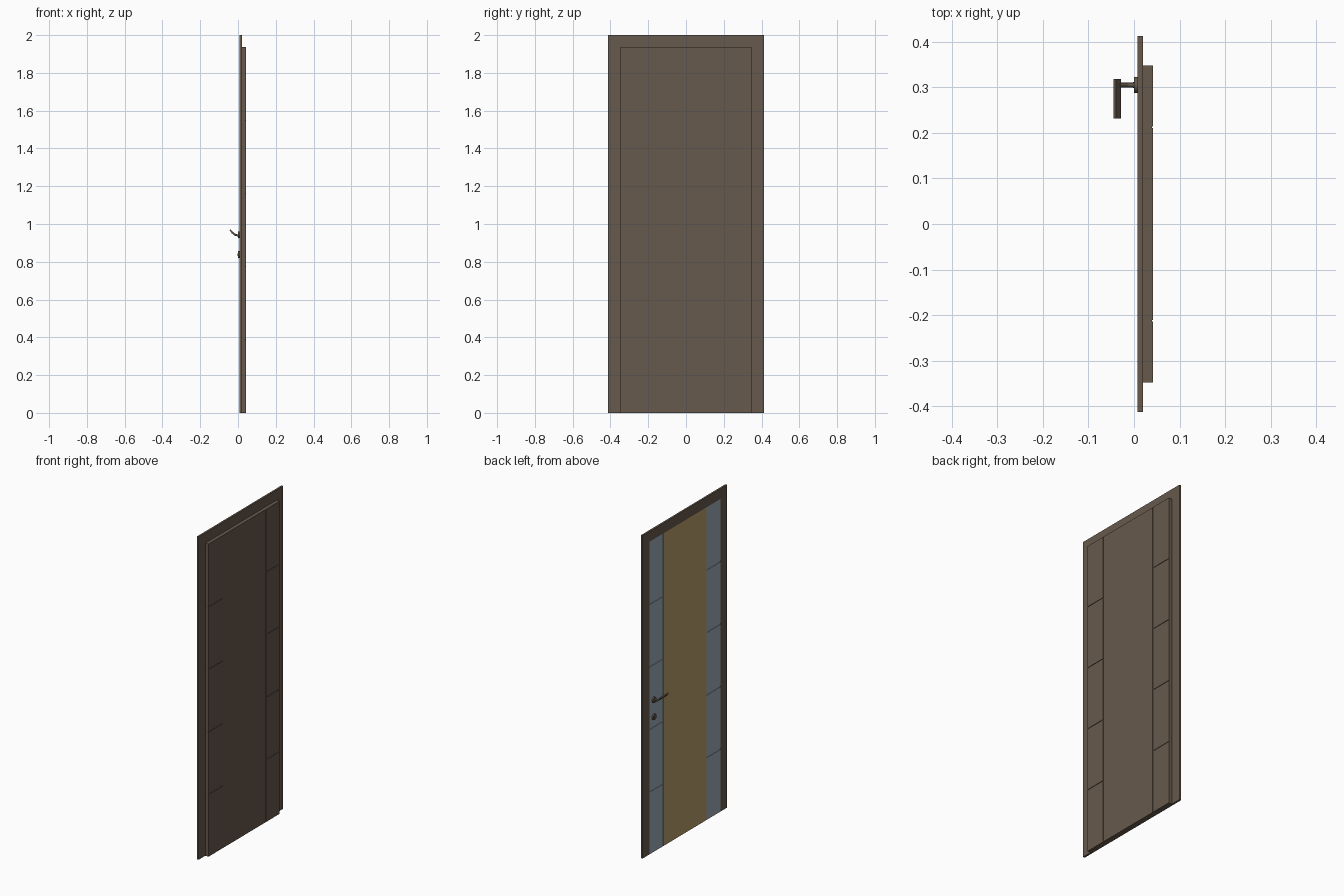
import bpy, bmesh
from mathutils import Vector

cube = bpy.data.objects.get("Cube")
if cube:
    bpy.data.objects.remove(cube, do_unlink=True)


def material(name, rgb):
    m = bpy.data.materials.new(name)
    m.use_nodes = True
    m.diffuse_color = (*rgb, 1)
    m.node_tree.nodes["Principled BSDF"].inputs["Base Color"].default_value = (*rgb, 1)
    return m


BROWN = material("brown wood", (0.135, 0.100, 0.072))
BLUE = material("blue grey panel", (0.34, 0.41, 0.47))
GOLD = material("golden panel", (0.47, 0.34, 0.15))


def finish(name, bm, mat):
    bmesh.ops.recalc_face_normals(bm, faces=bm.faces)
    me = bpy.data.meshes.new(name)
    bm.to_mesh(me)
    bm.free()
    ob = bpy.data.objects.new(name, me)
    bpy.context.collection.objects.link(ob)
    me.materials.append(mat)
    return ob


def prism(name, outline, depth, mat):
    """Extrude a closed outline of points along the depth vector."""
    bm = bmesh.new()
    face = bm.faces.new([bm.verts.new(p) for p in outline])
    new = bmesh.ops.extrude_face_region(bm, geom=[face])["geom"]
    bmesh.ops.translate(bm, vec=depth, verts=[v for v in new if isinstance(v, bmesh.types.BMVert)])
    return finish(name, bm, mat)


def box(name, x, y, z, mat):
    outline = [(x[0], y[0], z[0]), (x[0], y[1], z[0]), (x[0], y[1], z[1]), (x[0], y[0], z[1])]
    return prism(name, outline, (x[1] - x[0], 0, 0), mat)


def rod(name, start, end, radius, mat, sides=32):
    """Cylinder between two points, smooth around its side."""
    start, end = Vector(start), Vector(end)
    axis = end - start
    bm = bmesh.new()
    bmesh.ops.create_cone(bm, cap_ends=True, segments=sides, radius1=radius, radius2=radius, depth=axis.length)
    bmesh.ops.rotate(bm, matrix=Vector((0, 0, 1)).rotation_difference(axis).to_matrix(), verts=bm.verts)
    bmesh.ops.translate(bm, vec=(start + end) / 2, verts=bm.verts)
    ob = finish(name, bm, mat)
    for p in ob.data.polygons:
        p.use_smooth = len(p.vertices) == 4
    return ob


# Main sizes
W, H = 0.413, 2.0          # casing half width and height
LW, LH = 0.348, 1.937      # leaf half width and height
SPLIT = 0.212              # edge of the middle panel
X0, X1, X2 = 0.008, 0.020, 0.042
GAP, GROOVE = 0.003, 0.003

# Mitred casing
thick = (X1 - X0, 0, 0)
for s, side in ((1, "back"), (-1, "front")):
    prism("casing_" + side, [(X0, s * W, 0), (X0, s * W, H), (X0, s * LW, LH), (X0, s * LW, 0)], thick, BROWN)
prism("casing_top", [(X0, -W, H), (X0, W, H), (X0, LW, LH), (X0, -LW, LH)], thick, BROWN)

# Leaf core, seen at the bottom of the grooves
core = box("leaf_core", (X0 + GROOVE, X2 - GROOVE), (-LW, LW), (0, LH), BROWN)
core.data.materials.append(BLUE)
for p in core.data.polygons:
    p.material_index = int(p.normal.x < -0.5)

# Raised panels on both faces of the leaf
faces = (("outer", (X0, X0 + GROOVE), BLUE, GOLD), ("inner", (X2 - GROOVE, X2), BROWN, BROWN))
for label, x, side_mat, mid_mat in faces:
    box(label + "_middle_panel", x, (-SPLIT + GAP / 2, SPLIT - GAP / 2), (0, LH), mid_mat)
    step = LH / 5
    for s in (-1, 1):
        y = sorted((s * (SPLIT + GAP / 2), s * LW))
        for i in range(5):
            low = i * step + (GAP if i else 0)
            high = (i + 1) * step - (GAP if i < 4 else 0)
            box(f"{label}_side_panel_{i + 1}", x, y, (low, high), side_mat)

# Handle: rosette, bent stem, tilted lever blade
HY, HZ = 0.305, 0.943
rod("handle_rosette", (0, HY, HZ), (X0, HY, HZ), 0.018, BROWN)
rod("handle_stem_base", (0, HY, HZ - 0.004), (-0.016, HY, HZ), 0.005, BROWN, 16)
rod("handle_stem_bend", (-0.014, HY, HZ - 0.001), (-0.033, HY, HZ + 0.014), 0.005, BROWN, 16)
blade = [(-0.045, 0.968), (-0.040, 0.973), (-0.028, 0.957), (-0.033, 0.951)]
prism("handle_lever", [(x, 0.232, z) for x, z in blade], (0, 0.086, 0), BROWN)

# Lock escutcheon below the handle
rod("lock_escutcheon", (0, HY, 0.838), (X0, HY, 0.838), 0.018, BROWN)
rod("lock_cylinder", (-0.002, HY, 0.838), (0, HY, 0.838), 0.007, BROWN, 16)
